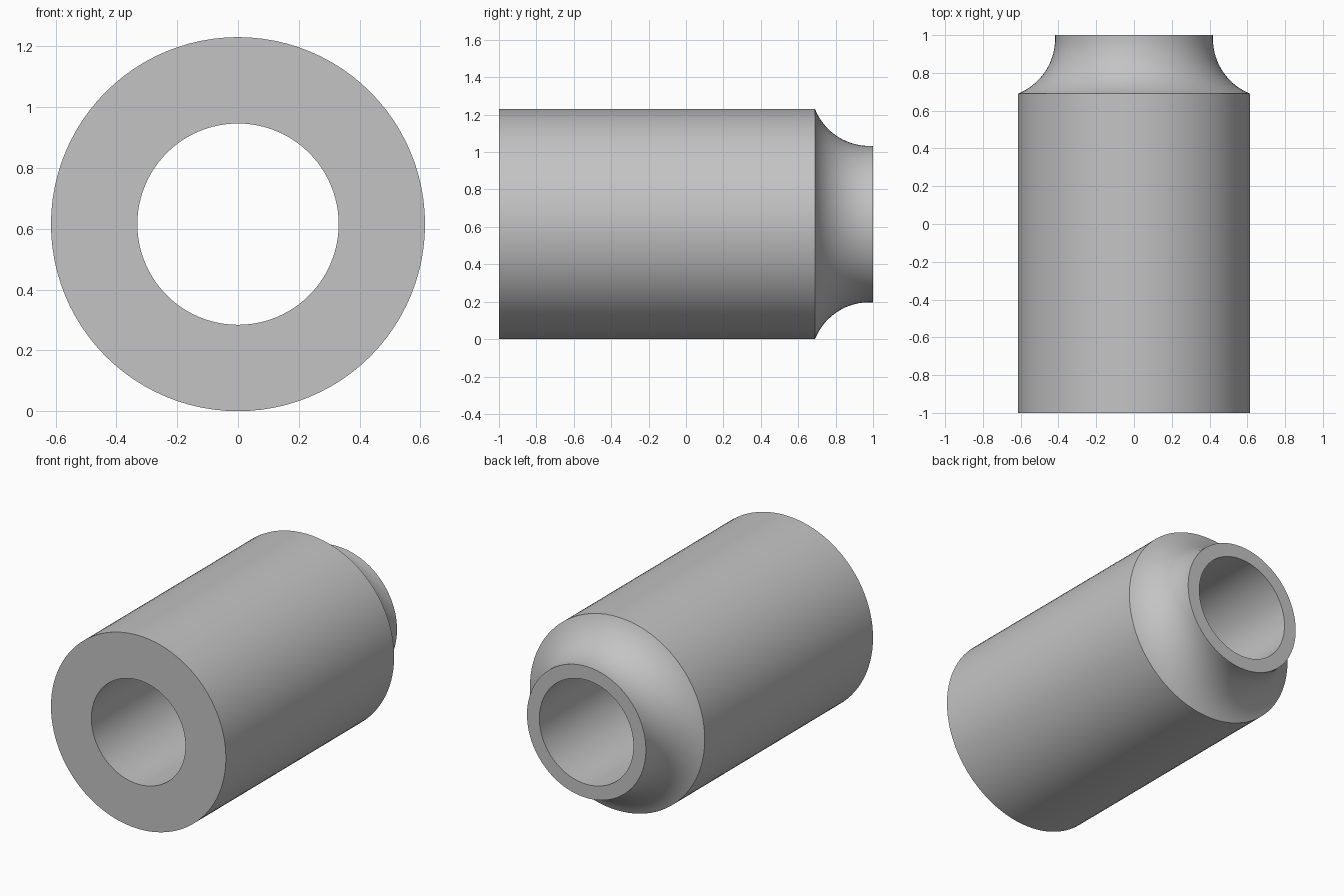
import bpy, bmesh, math
from mathutils import Matrix, Vector

cube = bpy.data.objects.get("Cube")
if cube:
    bpy.data.objects.remove(cube)

BODY_R, BORE_R, NECK_R = 0.615, 0.331, 0.418
FRONT, SHOULDER, ARC_END, BACK = -1.0, 0.69, 0.98, 1.0
SEGMENTS, ARC_STEPS = 96, 20

grey = bpy.data.materials.new("plain grey")
grey.use_nodes = True
colour = (0.55, 0.55, 0.55, 1)
grey.diffuse_color = colour
grey.node_tree.nodes["Principled BSDF"].inputs["Base Color"].default_value = colour

# Concave shoulder: an arc from the body edge that meets the neck tangentially
rise, run = BODY_R - NECK_R, ARC_END - SHOULDER
arc_r = (rise ** 2 + run ** 2) / (2 * rise)
sweep = math.asin(run / arc_r)
if rise > arc_r:
    sweep = math.pi - sweep
arc = []
for i in range(ARC_STEPS + 1):
    a = sweep * (1 - i / ARC_STEPS)
    arc.append((NECK_R + arc_r * (1 - math.cos(a)), ARC_END - arc_r * math.sin(a)))

# Closed section (radius, y): bore, front face, body, shoulder, neck, back face
section = [(BORE_R, BACK), (BORE_R, FRONT), (BODY_R, FRONT)] + arc + [(NECK_R, BACK)]

# Sleeve: the section turned about the y axis
bm = bmesh.new()
verts = [bm.verts.new((r, y, 0)) for r, y in section]
edges = [bm.edges.new((v, verts[i - 1])) for i, v in enumerate(verts)]
bmesh.ops.spin(bm, geom=verts + edges, cent=(0, 0, 0), axis=(0, 1, 0),
               angle=math.tau, steps=SEGMENTS, use_merge=True)
bmesh.ops.remove_doubles(bm, verts=bm.verts, dist=1e-5)
bmesh.ops.recalc_face_normals(bm, faces=bm.faces)
bmesh.ops.transform(bm, matrix=Matrix.Translation(Vector((0, 0, BODY_R))), verts=bm.verts)
mesh = bpy.data.meshes.new("necked_sleeve")
bm.to_mesh(mesh)
bm.free()
mesh.materials.append(grey)
sleeve = bpy.data.objects.new("necked_sleeve", mesh)
bpy.context.collection.objects.link(sleeve)

bpy.ops.object.select_all(action="DESELECT")
sleeve.select_set(True)
bpy.context.view_layer.objects.active = sleeve
bpy.ops.object.shade_smooth_by_angle(angle=math.radians(30))
